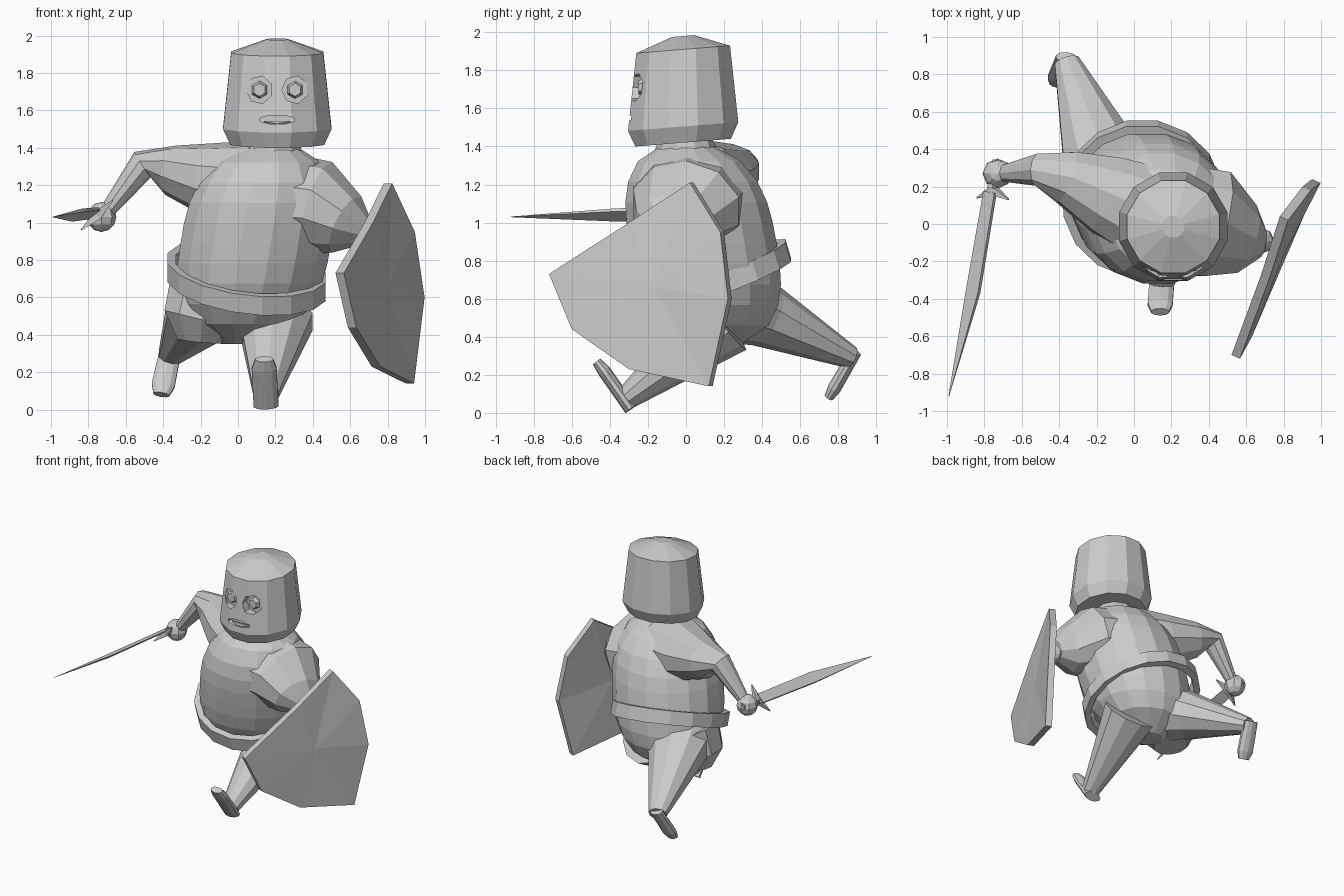
import bpy, bmesh
from math import sin, cos, tau
from mathutils import Vector

cube = bpy.data.objects.get("Cube")
if cube:
    bpy.data.objects.remove(cube)

grey = bpy.data.materials.new("plain_grey")
grey.use_nodes = True
grey.diffuse_color = (0.6, 0.6, 0.6, 1)
grey.node_tree.nodes["Principled BSDF"].inputs["Base Color"].default_value = grey.diffuse_color


def finish(name, bm):
    bmesh.ops.recalc_face_normals(bm, faces=bm.faces)
    mesh = bpy.data.meshes.new(name)
    bm.to_mesh(mesh)
    bm.free()
    mesh.materials.append(grey)
    part = bpy.data.objects.new(name, mesh)
    bpy.context.collection.objects.link(part)
    return part


def ellipse(center, side, up, sides):
    """Corner points of an ellipse spanned by two half axes."""
    angles = [tau * (i + 0.5) / sides for i in range(sides)]
    return [Vector(center) + side * cos(a) + up * sin(a) for a in angles]


def loft(name, outlines, closed=False):
    """Skin a row of outlines; a closed loft joins the last to the first."""
    bm = bmesh.new()
    rings = [[bm.verts.new(point) for point in outline] for outline in outlines]
    following = rings[1:] + rings[:1] if closed else rings[1:]
    for lower, upper in zip(rings, following):
        for i in range(len(lower)):
            bm.faces.new((lower[i - 1], lower[i], upper[i], upper[i - 1]))
    if not closed:
        # A centre point on each end keeps bent outlines clean
        for ring in (rings[0], rings[-1]):
            hub = bm.verts.new(sum((v.co for v in ring), Vector()) / len(ring))
            for i in range(len(ring)):
                bm.faces.new((hub, ring[i - 1], ring[i]))
    return finish(name, bm)


def limb(name, path, radii, flatness=1, sides=10, across=(1, 0, 0)):
    """Tapered tube; flatness thins it square to the across direction."""
    path = [Vector(point) for point in path]
    outlines = []
    for i, (point, radius) in enumerate(zip(path, radii)):
        before = path[max(i - 1, 0)]
        after = path[min(i + 1, len(path) - 1)]
        along = (after - before).normalized()
        up = along.cross(Vector(across)).normalized()
        side = up.cross(along)
        outlines.append(ellipse(point, side * radius, up * radius * flatness, sides))
    return loft(name, outlines)


def ball(name, center, radius):
    bm = bmesh.new()
    bmesh.ops.create_uvsphere(bm, u_segments=8, v_segments=6, radius=radius)
    bmesh.ops.translate(bm, verts=bm.verts, vec=center)
    return finish(name, bm)


X, Y, Z = Vector((1, 0, 0)), Vector((0, 1, 0)), Vector((0, 0, 1))

# Torso: a full barrel that leans forward and to its left as it rises
outlines = []
levels = 10
for level in range(levels + 1):
    t = level / levels
    bulge = 0.1 + 0.31 * (1 - abs(2 * t - 1) ** 3) ** 0.7
    center = (0.01 + 0.17 * t, 0.18 - 0.18 * t, 0.35 + 1.08 * t)
    outlines.append(ellipse(center, X * bulge, Y * bulge * 0.96, sides=16))
loft("torso", outlines)
limb("neck", [(0.18, 0, 1.3), (0.2, 0, 1.46)], [0.2, 0.13])

# Belt: a closed band tilted down at the front
outlines = []
for thickness, height in ((0, -0.05), (0, 0.05), (0.045, 0.05), (0.045, -0.05)):
    band = ellipse((0.045, 0.135, 0), X * (0.43 - thickness), Y * (0.41 - thickness), sides=16)
    for point in band:
        point.z = 0.665 - 0.12 * point.x + 0.36 * point.y + height
        point.y -= 0.3 * height
    outlines.append(band)
loft("belt", outlines, closed=True)

# Head: a tapered bucket with a chamfered rim and a low crown
outlines = []
for height, radius in ((1.42, 0.26), (1.505, 0.3), (1.91, 0.255), (1.98, 0.06)):
    tilt = Vector((0, radius, 0.08 * radius))
    outlines.append(ellipse((0.21, -0.015, height), X * radius, tilt, sides=12))
head = loft("head", outlines)


def carve(name, x, z, width, height, floor, sides):
    """Sink an outline into the front of the head as far as the floor."""
    cutter = loft(name + "_cutter", [
        ellipse((x, y, z), X * width, Z * height, sides) for y in (-0.5, floor)])
    cutter.hide_render = cutter.hide_viewport = True
    carving = head.modifiers.new(name, "BOOLEAN")
    carving.operation = "DIFFERENCE"
    carving.solver = "EXACT"
    carving.object = cutter


# Sunken eyes and mouth
for side, x in (("right", 0.115), ("left", 0.305)):
    carve(side + "_eye", x, 1.71, width=0.07, height=0.075, floor=-0.225, sides=7)
    limb(side + "_eyeball", [(x, -0.21, 1.71), (x, -0.25, 1.71)], [0.055, 0.035], sides=6)
carve("mouth", 0.21, 1.55, width=0.1, height=0.025, floor=-0.25, sides=8)
limb("lower_lip", [(0.14, -0.27, 1.54), (0.21, -0.28, 1.53), (0.28, -0.27, 1.54)],
     [0.005, 0.015, 0.005], sides=6, across=Z)

# Arms and hands
limb("right_arm", [(0.1, 0.05, 1.2), (-0.15, 0.16, 1.23), (-0.36, 0.25, 1.28),
                   (-0.51, 0.29, 1.31), (-0.7, 0.27, 1.06)],
     [0.27, 0.22, 0.15, 0.09, 0.045], flatness=0.9, across=Y)
ball("right_hand", (-0.73, 0.27, 1.03), 0.08)
limb("left_arm", [(0.15, 0.03, 1.12), (0.43, 0, 1.08), (0.58, -0.08, 0.99), (0.68, -0.09, 0.95)],
     [0.32, 0.3, 0.2, 0.09], flatness=0.85, across=Y)
ball("left_hand", (0.68, -0.09, 0.94), 0.07)

# Legs and feet
limb("right_leg", [(-0.1, 0.2, 0.6), (-0.2, 0.42, 0.51), (-0.36, 0.87, 0.29)],
     [0.28, 0.2, 0.07], flatness=0.85)
limb("right_foot", [(-0.36, 0.89, 0.32), (-0.4, 0.78, 0.13), (-0.41, 0.75, 0.08)],
     [0.06, 0.065, 0.045], flatness=0.55)
limb("right_hip", [(-0.13, 0.18, 0.65), (-0.19, 0.17, 0.48), (-0.2, 0.18, 0.37)], [0.25, 0.22, 0.13])
limb("left_leg", [(0.2, 0.2, 0.48), (0.15, -0.31, 0.08)], [0.21, 0.07], flatness=0.9)
limb("left_foot", [(0.15, -0.29, 0.02), (0.14, -0.43, 0.22), (0.14, -0.47, 0.27)],
     [0.07, 0.07, 0.05], flatness=0.5)

# Shield: a slanted eight-sided panel, bent back towards top and bottom
rim = [(0.02, 1.21), (0.18, 0.95), (0.22, 0.6), (0.12, 0.14),
       (-0.3, 0.23), (-0.6, 0.44), (-0.72, 0.73), (-0.3, 1.0)]
front = [Vector((0.935 + 0.45 * y - 0.06 * z - 0.15 * (z - 0.65) ** 2, y, z)) for y, z in rim]
back = [point - X * 0.045 + Y * 0.02 for point in front]
loft("shield", [front, back])

# Sword
limb("sword_blade", [(-0.77, 0.17, 1.05), (-0.86, -0.36, 1.04), (-0.99, -0.92, 1.03)],
     [0.055, 0.06, 0.003], flatness=0.25, sides=4, across=X + Z * 0.8)
limb("sword_guard", [(-0.84, 0.14, 0.96), (-0.75, 0.18, 1.04), (-0.67, 0.13, 1.12)],
     [0.004, 0.035, 0.004], sides=4, across=Y)
limb("sword_grip", [(-0.76, 0.19, 1.04), (-0.73, 0.34, 1.04)], [0.03, 0.03], sides=6)
